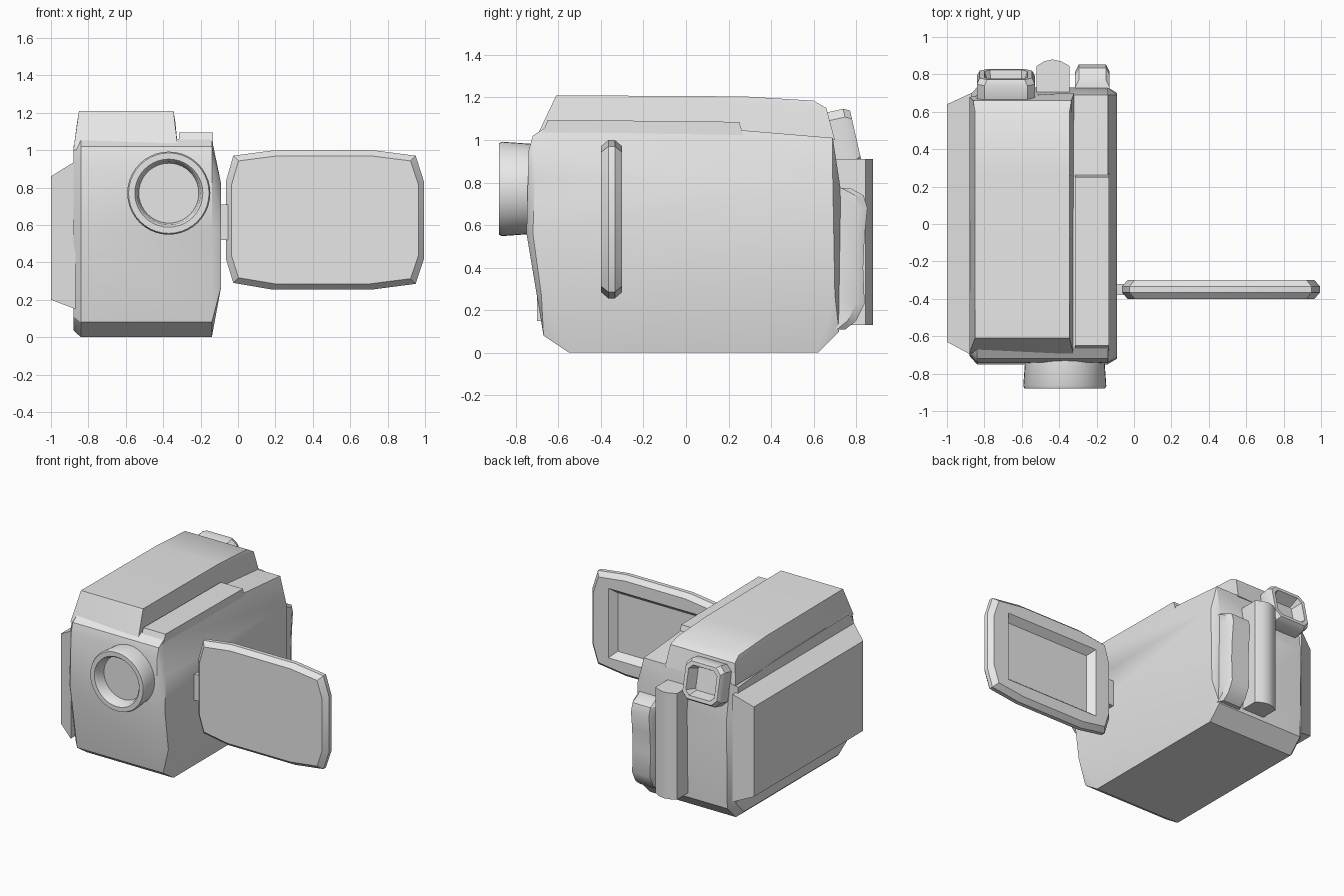
import bpy, bmesh, math
from mathutils import Vector, Matrix

if "Cube" in bpy.data.objects:
    bpy.data.objects.remove(bpy.data.objects["Cube"])

grey = bpy.data.materials.new("light grey plastic")
grey.use_nodes = True
colour = (0.8, 0.8, 0.8, 1)
grey.diffuse_color = colour
grey.node_tree.nodes["Principled BSDF"].inputs["Base Color"].default_value = colour
parts = []


def finish(name, bm):
    bmesh.ops.recalc_face_normals(bm, faces=bm.faces)
    mesh = bpy.data.meshes.new(name)
    bm.to_mesh(mesh)
    bm.free()
    mesh.materials.append(grey)
    ob = bpy.data.objects.new(name, mesh)
    bpy.context.collection.objects.link(ob)
    parts.append(ob)
    return ob


def hull(name, points):
    """Convex solid around a handful of corner points."""
    bm = bmesh.new()
    for p in points:
        bm.verts.new(p)
    res = bmesh.ops.convex_hull(bm, input=bm.verts)
    loose = {v for v in bm.verts if not v.link_faces}
    bmesh.ops.delete(bm, geom=list(loose), context='VERTS')
    bmesh.ops.dissolve_limit(bm, angle_limit=math.radians(1), verts=bm.verts, edges=bm.edges)
    return finish(name, bm)


def loft(name, rings):
    """Skin through equal-sized rings, capped at both ends."""
    bm = bmesh.new()
    loops = [[bm.verts.new(p) for p in ring] for ring in rings]
    n = len(loops[0])
    for a, b in zip(loops, loops[1:]):
        for i in range(n):
            j = (i + 1) % n
            bm.faces.new((a[i], a[j], b[j], b[i]))
    bm.faces.new(loops[0])
    bm.faces.new(loops[-1])
    return finish(name, bm)


def section(x, profile):
    return [(x, y, z) for y, z in profile]


def rounded(w, h, c):
    """Rectangle with chamfered corners, centred on the origin."""
    w, h = w / 2, h / 2
    return [(w - c, h), (w, h - c), (w, c - h), (w - c, -h),
            (c - w, -h), (-w, c - h), (-w, h - c), (c - w, h)]


# Main housing
side = [(-0.55, 0), (-0.67, 0.08), (-0.75, 0.56), (-0.74, 0.95), (-0.72, 1.02), (-0.66, 1.06),
        (0.27, 1.045), (0.69, 1.01), (0.73, 0.75), (0.72, 0.1), (0.62, 0)]
inset = [(y * 0.94, 0.52 + (z - 0.52) * 0.93) for y, z in side]
cheek = [(-0.68, 0.27), (-0.72, 0.56), (-0.71, 0.82), (0.69, 0.82), (0.7, 0.27)]
hull("housing", section(-0.88, inset) + section(-0.84, side)
     + section(-0.14, side) + section(-0.09, cheek))

# Raised top block
crown = [(-0.61, 1.21), (0.27, 1.205), (0.6, 1.185)]
hull("top_block", section(-0.85, crown) + section(-0.345, crown)
     + section(-0.86, [(0.66, 1.15)]) + section(-0.335, [(0.66, 1.15)])
     + section(-0.88, [(-0.69, 1.0), (0.68, 1.0)]) + section(-0.32, [(-0.71, 1.0), (0.7, 1.0)]))

# Raised strip beside the top block
strip = [(-0.68, 1.02), (-0.65, 1.095), (0.25, 1.085), (0.27, 1.02)]
hull("top_strip", section(-0.315, strip) + section(-0.135, strip))

# Side pad, sloping outward
hull("side_pad", section(-1.0, [(-0.63, 0.2), (-0.63, 0.86), (0.64, 0.86), (0.64, 0.2)])
     + section(-0.87, [(-0.7, 0.15), (-0.7, 0.94), (0.7, 0.94), (0.7, 0.15)]))

# Lens barrel with a recessed front
barrel = [(0.21, -0.7), (0.222, -0.865), (0.215, -0.88), (0.182, -0.88), (0.17, -0.865), (0.16, -0.8)]
turns = [math.tau * i / 40 for i in range(40)]
loft("lens_barrel", [[(-0.37 + r * math.cos(a), y, 0.77 + r * math.sin(a)) for a in turns]
                     for r, y in barrel])

# Fold-out screen with a recessed display
outline = [(-0.065, 0.42), (-0.025, 0.29), (0.18, 0.255), (0.72, 0.255), (0.95, 0.285), (0.995, 0.42),
           (0.995, 0.83), (0.95, 0.97), (0.72, 1.0), (0.2, 1.0), (-0.025, 0.97), (-0.065, 0.83)]


def shrink(d, y):
    kx, kz = 1 - d / 0.53, 1 - d / 0.37
    return [(0.465 + (x - 0.465) * kx, y, 0.628 + (z - 0.628) * kz) for x, z in outline]


def window(x0, x1, z0, z1, y):
    return [(min(max(x, x0), x1), y, min(max(z, z0), z1)) for x, z in outline]


loft("fold_out_screen", [shrink(0.03, -0.4), shrink(0, -0.365), shrink(0, -0.335), shrink(0.03, -0.3),
                         window(0.08, 0.84, 0.37, 0.88, -0.3),
                         window(0.12, 0.8, 0.41, 0.84, -0.35)])
loft("screen_hinge", [[(x, y, z) for y, z in [(-0.38, 0.52), (-0.32, 0.52), (-0.32, 0.71), (-0.38, 0.71)]]
                      for x in (-0.12, -0.03)])

# Viewfinder, tilted upward, with a hollow eyepiece
tilt = Matrix.Translation((-0.685, 0.8, 1.012)) @ Matrix.Rotation(math.radians(12.7), 4, 'X')
eyepiece = [(0.29, 0.27, 0.03, -0.16), (0.31, 0.29, 0.04, -0.1), (0.31, 0.29, 0.04, -0.03),
            (0.28, 0.26, 0.04, 0), (0.23, 0.21, 0.03, 0), (0.18, 0.16, 0.01, -0.08)]
loft("viewfinder", [[tilt @ Vector((u, y, v)) for u, v in rounded(w, h, c)]
                    for w, h, c, y in eyepiece])

# Battery column on the back
bow = [(-0.52, 0.7), (-0.52, 0.845), (-0.48, 0.87), (-0.435, 0.88), (-0.39, 0.87), (-0.345, 0.845), (-0.345, 0.7)]
loft("battery_column", [[(x, y, z) for x, y in bow] for z in (0.13, 0.91)])

# Rear grip, waisted along its height
grip = [(0.11, 0.75), (0.15, 0.8), (0.23, 0.84), (0.4, 0.833), (0.55, 0.84), (0.68, 0.853), (0.74, 0.835), (0.775, 0.77)]
loft("rear_grip", [[(-0.31, 0.7, z), (-0.315, y - 0.04, z), (-0.295, y, z),
                    (-0.15, y, z), (-0.13, y - 0.04, z), (-0.135, 0.7, z)] for z, y in grip])

# Smooth shading with crisp edges
bpy.ops.object.select_all(action='DESELECT')
for ob in parts:
    ob.select_set(True)
bpy.context.view_layer.objects.active = parts[0]
bpy.ops.object.shade_smooth_by_angle(angle=math.radians(30))
